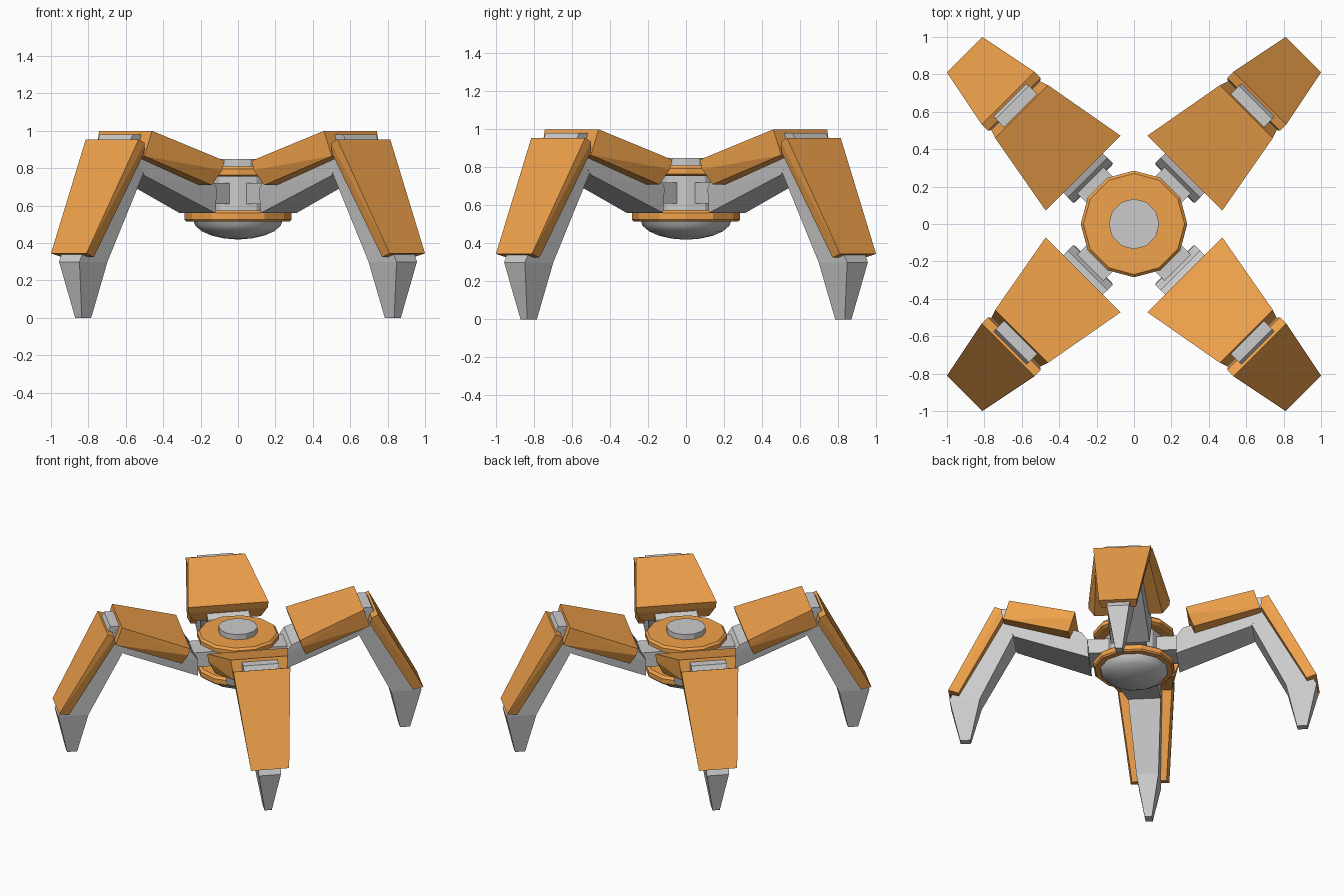
import bpy, bmesh, math
from mathutils import Vector

if "Cube" in bpy.data.objects:
    bpy.data.objects.remove(bpy.data.objects["Cube"])

orange = bpy.data.materials.new("orange_paint")
orange.diffuse_color = (0.87, 0.36, 0.07, 1)
orange.use_nodes = True
orange.node_tree.nodes["Principled BSDF"].inputs["Base Color"].default_value = orange.diffuse_color


def add_object(name, bm, mat=None):
    bmesh.ops.recalc_face_normals(bm, faces=bm.faces)
    me = bpy.data.meshes.new(name)
    bm.to_mesh(me)
    bm.free()
    ob = bpy.data.objects.new(name, me)
    bpy.context.collection.objects.link(ob)
    if mat:
        me.materials.append(mat)
    return ob


def lathe(name, profile, mat=None, sides=12):
    """Revolve (radius, z) points around the z axis."""
    bm = bmesh.new()
    rings = [[bm.verts.new((r * math.cos(2 * math.pi * i / sides),
                            r * math.sin(2 * math.pi * i / sides), z))
              for i in range(sides)] for r, z in profile]
    for a, b in zip(rings, rings[1:]):
        for i in range(sides):
            j = (i + 1) % sides
            bm.faces.new((a[i], a[j], b[j], b[i]))
    bm.faces.new(rings[0])
    bm.faces.new(rings[-1])
    return add_object(name, bm, mat)


def leg_part(name, points, angle, mat=None):
    """Convex block from (radial, z, half width) points, mirrored across the leg."""
    bm = bmesh.new()
    c, s = math.cos(angle), math.sin(angle)
    for r, z, t in points:
        for u in (t, -t):
            bm.verts.new(Vector((r * c - u * s, r * s + u * c, z)))
    bmesh.ops.convex_hull(bm, input=bm.verts)
    bmesh.ops.dissolve_limit(bm, angle_limit=math.radians(2),
                             verts=bm.verts, edges=bm.edges)
    return add_object(name, bm, mat)


# Central body
lathe("body_core", [(0.2, 0.56), (0.2, 0.77)])
lathe("lower_ring", [(0.275, 0.515), (0.285, 0.525), (0.285, 0.56), (0.265, 0.575)], orange)
lathe("upper_ring", [(0.265, 0.755), (0.285, 0.765), (0.285, 0.795), (0.27, 0.81)], orange)
lathe("top_cap", [(0.135, 0.80), (0.135, 0.85)])
dome = lathe("belly_dome", [(0.24 * math.cos(a), 0.525 - 0.105 * math.sin(a))
                            for a in [math.radians(d) for d in (0, 18, 36, 54, 72, 86)]])
for p in dome.data.polygons:
    p.use_smooth = len(p.vertices) == 4

# Leg parts as (radial distance, height, half width)
parts = {
    "hip_joint": ([(0.15, 0.61, 0.1), (0.15, 0.72, 0.1),
                   (0.36, 0.72, 0.1), (0.36, 0.61, 0.1)], None),
    "thigh": ([(0.305, 0.56, 0.135), (0.31, 0.69, 0.15), (0.35, 0.75, 0.15),
               (0.88, 0.95, 0.125), (0.90, 0.86, 0.115), (0.82, 0.76, 0.115)], None),
    "thigh_armor": ([(0.385, 0.84, 0.283), (0.85, 1.0, 0.2), (0.40, 0.79, 0.28),
                     (0.435, 0.71, 0.237), (0.893, 0.865, 0.185)], orange),
    "shin": ([(0.85, 0.98, 0.125), (0.92, 0.98, 0.125), (1.276, 0.3, 0.077),
              (1.064, 0.3, 0.077), (0.82, 0.79, 0.115)], None),
    "foot": ([(1.276, 0.3, 0.077), (1.064, 0.3, 0.077),
              (1.206, 0, 0.025), (1.135, 0, 0.025)], None),
    "shin_armor": ([(0.951, 0.955, 0.2), (1.28, 0.345, 0.134),
                    (0.905, 0.935, 0.2), (0.895, 0.88, 0.185),
                    (1.21, 0.325, 0.12)], orange),
}
for side, deg in (("back_right", 45), ("back_left", 135),
                  ("front_left", 225), ("front_right", 315)):
    for part, (points, mat) in parts.items():
        leg_part(f"{side}_{part}", points, math.radians(deg), mat)
